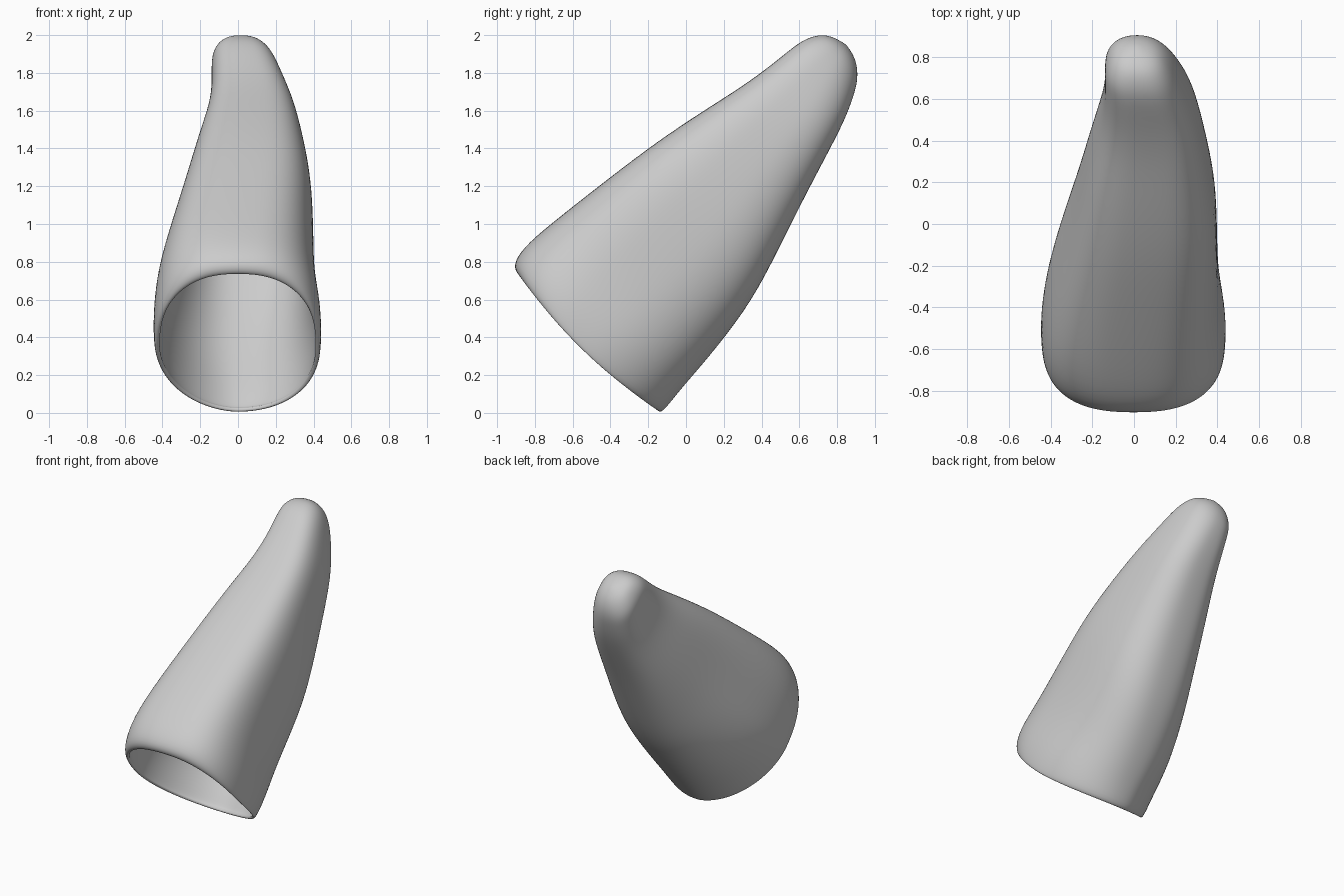
import bpy
import bmesh
from math import sin, cos, pi, copysign
from mathutils import Vector

cube = bpy.data.objects.get("Cube")
if cube:
    bpy.data.objects.remove(cube, do_unlink=True)

grey = bpy.data.materials.new("plain grey")
grey.use_nodes = True
grey.diffuse_color = (0.6, 0.6, 0.6, 1)
grey.node_tree.nodes["Principled BSDF"].inputs["Base Color"].default_value = (0.6, 0.6, 0.6, 1)

SEGMENTS = 40

# Cross-sections from mouth to tip:
# upper edge y, z; lower edge y, z; least x, greatest x;
# roundness above, roundness low on the -x side; mouth bulge
SECTIONS = [
    (-.89, .73, -.15, .01, -.43, .43, .84, 1.1, .05),
    (-.918, .78, -.125, -.005, -.445, .44, .8, 1.1, .045),
    (-.87, .87, -.04, .11, -.452, .445, .74, 1.1, .02),
    (-.72, 1.0, .12, .29, -.43, .405, .67, 1.0, 0),
    (-.40, 1.25, .315, .54, -.345, .40, .63, .88, 0),
    (-.15, 1.44, .44, .76, -.28, .395, .62, .8, 0),
    (.10, 1.605, .615, 1.12, -.215, .35, .62, .72, 0),
    (.30, 1.73, .77, 1.41, -.155, .305, .62, .7, 0),
    (.45, 1.84, .845, 1.56, -.14, .255, .66, .7, 0),
    (.57, 1.94, .885, 1.67, -.14, .21, .7, .75, 0),
    (.64, 1.985, .905, 1.74, -.14, .18, .75, .8, 0),
    (.72, 2.005, .91, 1.81, -.11, .14, .8, .9, 0),
    (.78, 1.99, .895, 1.88, -.07, .09, .9, 1, 0),
]


def soft(value, power):
    """Push a circle towards a rounded box."""
    return copysign(abs(value) ** power, value)


def section(ty, tz, by, bz, x_min, x_max, upper, low_side, bulge):
    """A loop that is boxy above and rounder below."""
    top, low = Vector((0, ty, tz)), Vector((0, by, bz))
    middle, half = (top + low) / 2, (top - low) / 2
    outward = Vector((0, -1, -1)).normalized()
    points = []
    for i in range(SEGMENTS):
        a = 2 * pi * i / SEGMENTS
        if sin(a) >= 0:
            power = upper
        else:
            power = low_side if cos(a) < 0 else upper + .15
        v = soft(sin(a), power)
        p = middle + half * v + outward * bulge * (1 - v * v)
        p.x = (x_min + x_max) / 2 + (x_max - x_min) / 2 * soft(cos(a), power)
        points.append(p)
    return points


# Hollow tapering sleeve, open at the mouth, with a lip turned inward
bm = bmesh.new()
rings = [[bm.verts.new(p) for p in section(*s)] for s in SECTIONS]
for lower, upper in zip(rings, rings[1:]):
    for i in range(SEGMENTS):
        j = (i + 1) % SEGMENTS
        bm.faces.new((lower[i], lower[j], upper[j], upper[i]))

# Rounded tip
tip = bm.verts.new((0.01, .85, 1.95))
for i in range(SEGMENTS):
    bm.faces.new((rings[-1][i], rings[-1][(i + 1) % SEGMENTS], tip))
bmesh.ops.recalc_face_normals(bm, faces=bm.faces)
if tip.link_faces[0].normal.z < 0:
    bmesh.ops.reverse_faces(bm, faces=bm.faces)

mesh = bpy.data.meshes.new("tapered_sleeve")
bm.to_mesh(mesh)
bm.free()
mesh.materials.append(grey)
sleeve = bpy.data.objects.new("tapered_sleeve", mesh)
bpy.context.collection.objects.link(sleeve)
mesh.shade_smooth()

# Thin wall with a rounded rim
wall = sleeve.modifiers.new("wall", 'SOLIDIFY')
wall.thickness = 0.025
wall.offset = -1
smoothing = sleeve.modifiers.new("smoothing", 'SUBSURF')
smoothing.levels = smoothing.render_levels = 2
